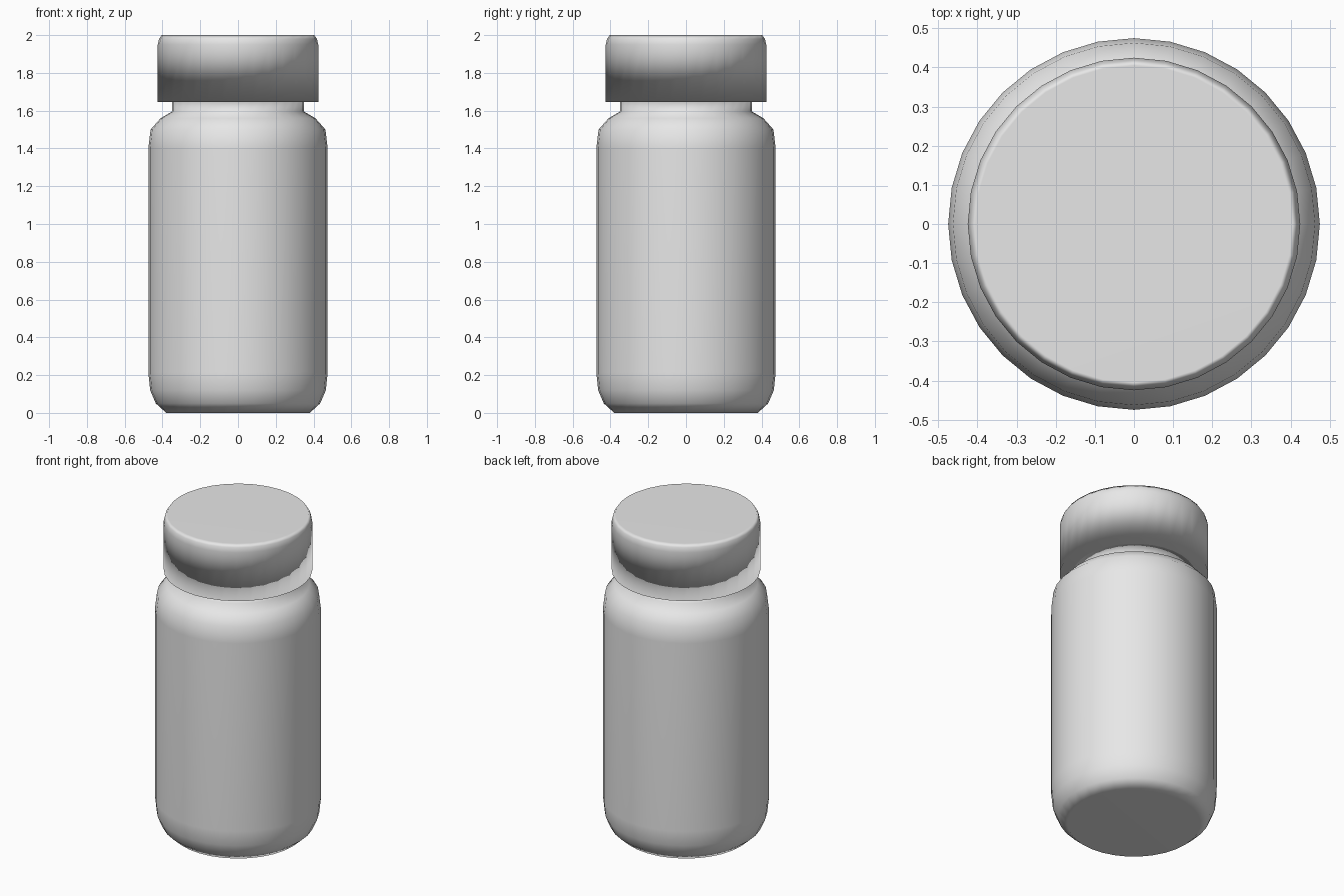
import bpy
import bmesh
from math import cos, sin, tau

SIDES = 32

cube = bpy.data.objects.get("Cube")
if cube:
    bpy.data.objects.remove(cube, do_unlink=True)

grey = bpy.data.materials.new("light_grey")
grey.use_nodes = True
colour = (0.8, 0.8, 0.8, 1)
grey.diffuse_color = colour
grey.node_tree.nodes["Principled BSDF"].inputs["Base Color"].default_value = colour


def lathe(name, profile):
    """Turn a (radius, height) profile, bottom to top, into a closed smooth solid."""
    bm = bmesh.new()
    rings = [[bm.verts.new((r * cos(tau * i / SIDES), r * sin(tau * i / SIDES), z))
              for i in range(SIDES)] for r, z in profile]
    for low, high in zip(rings, rings[1:]):
        for i in range(SIDES):
            j = (i + 1) % SIDES
            bm.faces.new((low[i], low[j], high[j], high[i]))
    bm.faces.new(rings[0][::-1])
    bm.faces.new(rings[-1])
    for face in bm.faces:
        face.smooth = True
    mesh = bpy.data.meshes.new(name)
    bm.to_mesh(mesh)
    bm.free()
    mesh.materials.append(grey)
    obj = bpy.data.objects.new(name, mesh)
    bpy.context.collection.objects.link(obj)
    # Large faces dominate the soft shading across every edge
    weighted = obj.modifiers.new("area_weighted_normals", "WEIGHTED_NORMAL")
    weighted.mode = "FACE_AREA"
    weighted.weight = 50
    return obj


# Jar with rounded base, rounded shoulder and a short neck
lathe("bottle_body", [
    (0.38, 0), (0.435, 0.05), (0.465, 0.12), (0.475, 0.215),
    (0.475, 1.40), (0.463, 1.50), (0.41, 1.56), (0.35, 1.595), (0.35, 1.67),
])

# Screw cap with a small chamfer at the top
lathe("bottle_cap", [(0.425, 1.645), (0.425, 1.95), (0.418, 1.98), (0.405, 2)])
